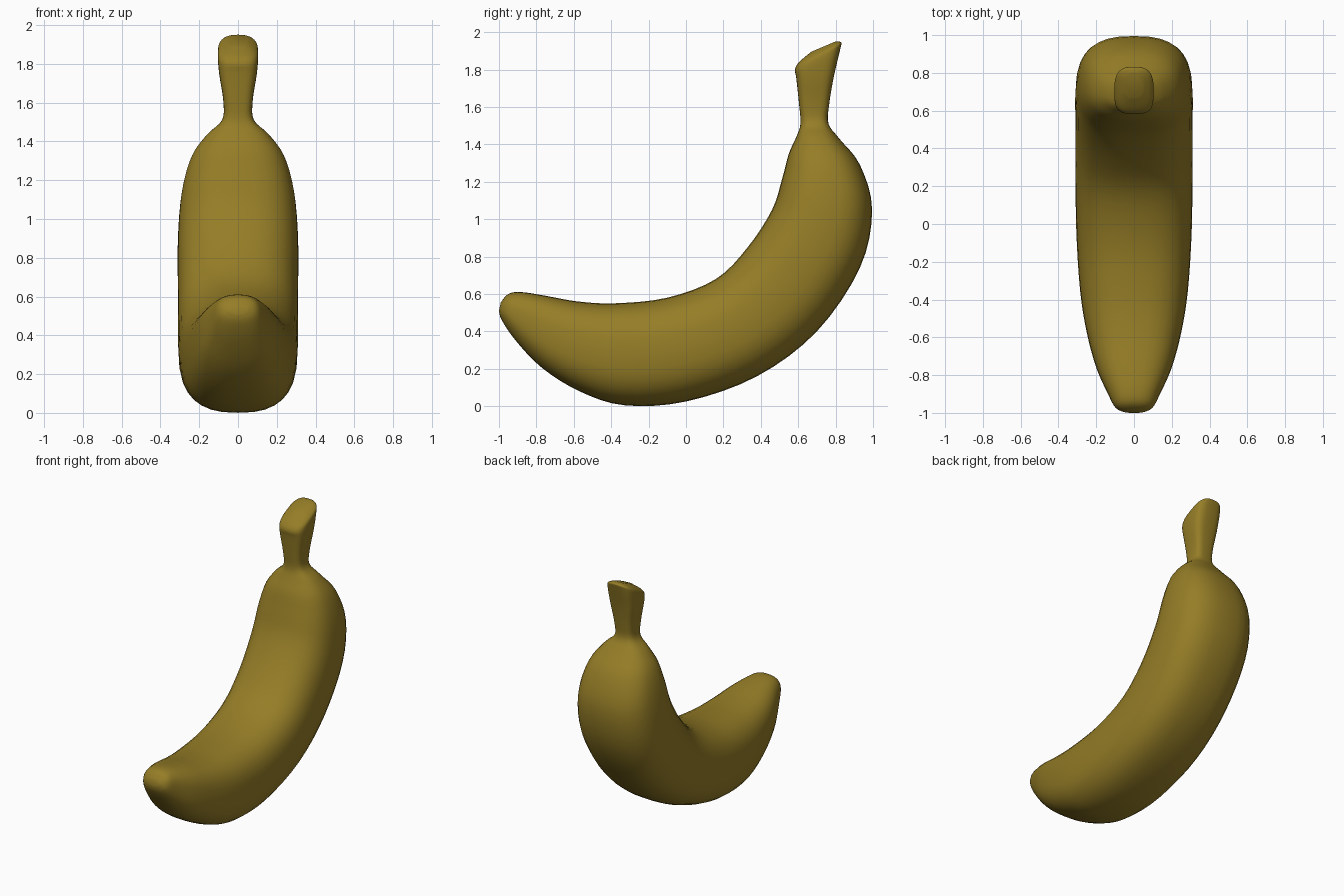
import bpy, bmesh, math
from mathutils import Vector

cube = bpy.data.objects.get("Cube")
if cube:
    bpy.data.objects.remove(cube, do_unlink=True)

SIDES = 32
STEPS = 4

# Cross-sections: inner y, z, outer y, z, half width, squareness
STATIONS = [
    (-0.99, 0.555, -1.0, 0.51, 0.05, 2.3),
    (-0.95, 0.60, -0.985, 0.46, 0.10, 2.4),
    (-0.88, 0.61, -0.91, 0.35, 0.14, 2.5),
    (-0.75, 0.59, -0.77, 0.205, 0.20, 2.6),
    (-0.58, 0.56, -0.57, 0.08, 0.25, 2.6),
    (-0.38, 0.55, -0.33, 0.005, 0.285, 2.6),
    (-0.10, 0.58, 0.0, 0.025, 0.305, 2.6),
    (0.16, 0.68, 0.38, 0.16, 0.31, 2.6),
    (0.33, 0.85, 0.70, 0.40, 0.31, 2.6),
    (0.46, 1.05, 0.93, 0.74, 0.31, 2.6),
    (0.515, 1.22, 0.995, 1.05, 0.29, 2.6),
    (0.55, 1.35, 0.93, 1.29, 0.24, 2.5),
    (0.59, 1.44, 0.82, 1.43, 0.16, 2.5),
    (0.612, 1.51, 0.762, 1.51, 0.082, 3),
    (0.605, 1.61, 0.765, 1.61, 0.076, 3.5),
    (0.59, 1.75, 0.79, 1.76, 0.098, 3.5),
    (0.583, 1.80, 0.825, 1.91, 0.104, 3.2),
    (0.605, 1.84, 0.83, 1.945, 0.09, 3),
    (0.67, 1.895, 0.80, 1.95, 0.05, 2.5),
]


def smooth_path(rows):
    """Pass a smooth curve through every station."""
    for i in range(len(rows) - 1):
        a, b, c, d = (rows[min(max(i + k, 0), len(rows) - 1)] for k in (-1, 0, 1, 2))
        for s in range(STEPS):
            t = s / STEPS
            yield [q + 0.5 * t * (r - p + t * (2 * p - 5 * q + 4 * r - w
                   + t * (3 * (q - r) + w - p)))
                   for p, q, r, w in zip(a, b, c, d)]
    yield rows[-1]


def power(v, n):
    return math.copysign(abs(v) ** (2 / n), v)


def section(bm, row):
    """Rounded-square ring between the inner and outer edges."""
    inner, outer = Vector((0, *row[:2])), Vector((0, *row[2:4]))
    mid, half = (inner + outer) / 2, (outer - inner) / 2
    ring = []
    for k in range(SIDES):
        a = math.tau * k / SIDES
        side = Vector((row[4] * power(math.sin(a), row[5]), 0, 0))
        ring.append(bm.verts.new(mid + half * power(math.cos(a), row[5]) + side))
    return ring


# Curved fruit body, neck and stem in one skin
bm = bmesh.new()
rings = [section(bm, row) for row in smooth_path(STATIONS)]
for lower, upper in zip(rings, rings[1:]):
    for k in range(SIDES):
        j = (k + 1) % SIDES
        bm.faces.new((lower[k], lower[j], upper[j], upper[k]))
bm.faces.new(rings[0])
bm.faces.new(rings[-1])
bmesh.ops.recalc_face_normals(bm, faces=bm.faces)
for face in bm.faces:
    face.smooth = True
mesh = bpy.data.meshes.new("banana")
bm.to_mesh(mesh)
bm.free()
banana = bpy.data.objects.new("banana", mesh)
bpy.context.collection.objects.link(banana)

# Peel colour
peel = bpy.data.materials.new("golden_peel")
peel.use_nodes = True
colour = (0.30, 0.205, 0.02, 1)
peel.diffuse_color = colour
peel.node_tree.nodes["Principled BSDF"].inputs["Base Color"].default_value = colour
mesh.materials.append(peel)
